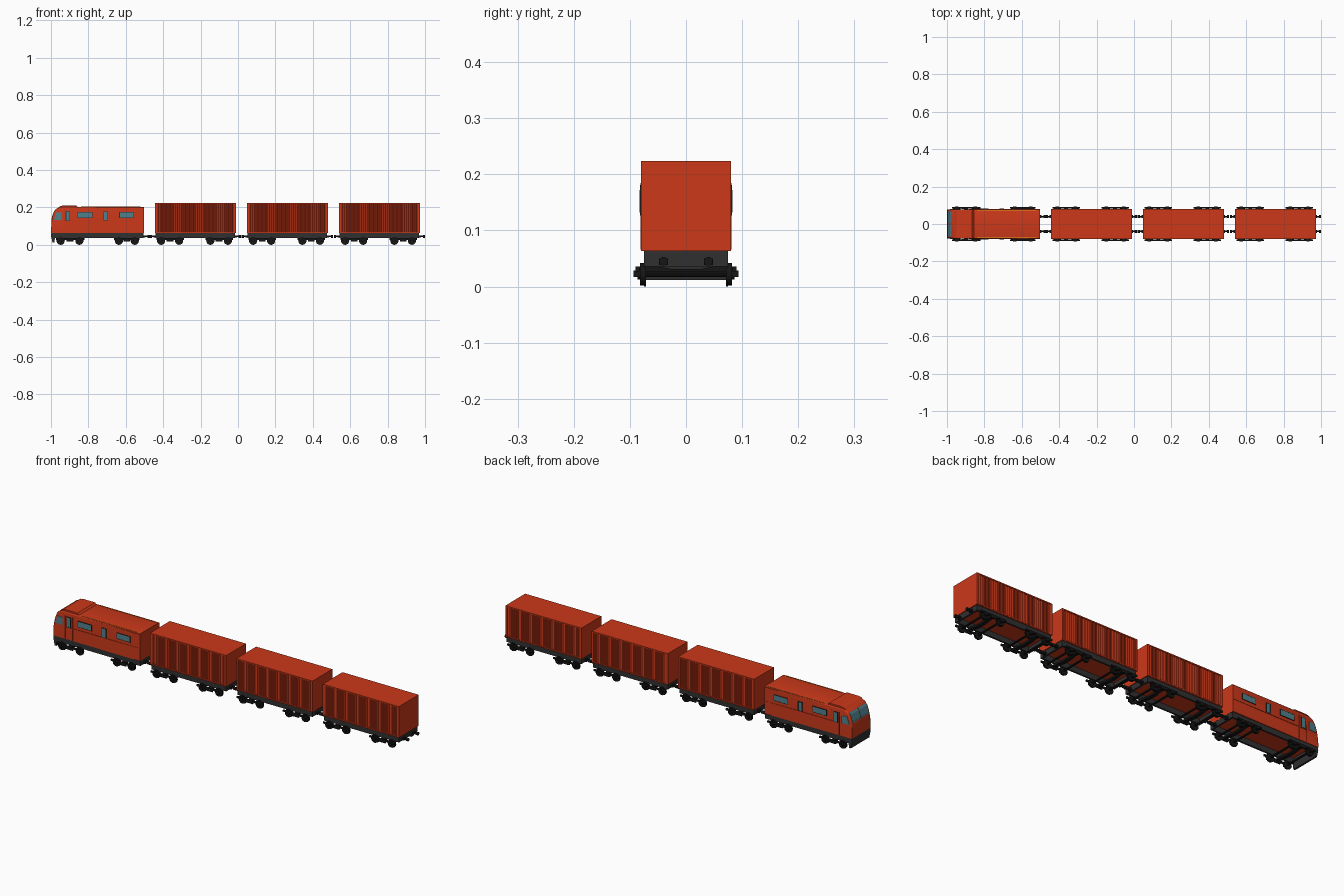
import bpy, bmesh
from math import pi, sin
from mathutils import Matrix, Vector

if "Cube" in bpy.data.objects:
    bpy.data.objects.remove(bpy.data.objects["Cube"])


def material(name, rgb):
    m = bpy.data.materials.new(name)
    m.diffuse_color = (*rgb, 1)
    m.use_nodes = True
    m.node_tree.nodes["Principled BSDF"].inputs["Base Color"].default_value = m.diffuse_color
    return m


RED = material("red_paint", (0.6, 0.04, 0.01))
DARK = material("dark_grey", (0.03, 0.03, 0.03))
BLACK = material("black_metal", (0.008, 0.008, 0.008))
GLASS = material("window_glass", (0.08, 0.22, 0.26))
ORANGE = material("orange_trim", (0.7, 0.16, 0.01))


def box(bm, x0, x1, y0, y1, z0, z1):
    mat = (Matrix.Translation(((x0 + x1) / 2, (y0 + y1) / 2, (z0 + z1) / 2))
           @ Matrix.Diagonal((x1 - x0, y1 - y0, z1 - z0, 1)))
    bmesh.ops.create_cube(bm, size=1, matrix=mat)


def cyl(bm, center, radius, length, axis, sides=16):
    rot = Matrix.Rotation(pi / 2, 4, 'X' if axis == 'Y' else 'Y')
    bmesh.ops.create_cone(bm, cap_ends=True, segments=sides, radius1=radius,
                          radius2=radius, depth=length,
                          matrix=Matrix.Translation(center) @ rot)


def prism(bm, points, direction):
    face = bm.faces.new([bm.verts.new(p) for p in points])
    ext = bmesh.ops.extrude_face_region(bm, geom=[face])
    bmesh.ops.translate(bm, vec=Vector(direction),
                        verts=[g for g in ext["geom"] if isinstance(g, bmesh.types.BMVert)])


def finish(bm, name, mat, smooth=False):
    bmesh.ops.recalc_face_normals(bm, faces=bm.faces[:])
    me = bpy.data.meshes.new(name)
    bm.to_mesh(me)
    bm.free()
    me.materials.append(mat)
    ob = bpy.data.objects.new(name, me)
    bpy.context.collection.objects.link(ob)
    if smooth:
        bpy.context.view_layer.objects.active = ob
        ob.select_set(True)
        bpy.ops.object.shade_smooth_by_angle(angle=0.6)
        ob.select_set(False)
    return ob


def running_gear(tag, x0, x1, wheels, front_buffer=True):
    # open rectangular chassis frame with bolsters over the bogies
    bm = bmesh.new()
    for s in (-1, 1):
        ys = sorted((s * 0.066, s * 0.075))
        box(bm, x0 + 0.004, x1 - 0.004, *ys, 0.036, 0.064)
    for x in (x0 + 0.004, x1 - 0.013):
        box(bm, x, x + 0.009, -0.075, 0.075, 0.036, 0.064)
    finish(bm, tag + "_chassis_frame", DARK)

    # wheels with flanges, and axles
    bm = bmesh.new()
    for x in wheels:
        cyl(bm, (x, 0, 0.022), 0.005, 0.17, 'Y', 10)
        for s in (-1, 1):
            cyl(bm, (x, s * 0.078, 0.022), 0.020, 0.008, 'Y', 20)
            cyl(bm, (x, s * 0.073, 0.022), 0.022, 0.003, 'Y', 20)
            cyl(bm, (x, s * 0.083, 0.022), 0.009, 0.006, 'Y', 12)
    finish(bm, tag + "_wheelsets", BLACK, True)

    # bogie side bars, axle boxes and curved cross bolsters
    bm = bmesh.new()
    for a, b in (wheels[:2], wheels[2:]):
        c = (a + b) / 2
        for s in (-1, 1):
            ys = sorted((s * 0.083, s * 0.090))
            box(bm, a - 0.026, b + 0.026, *ys, 0.027, 0.036)
            box(bm, c - 0.018, c + 0.018, *ys, 0.019, 0.028)
            for x in (a, b):
                box(bm, x - 0.009, x + 0.009, *sorted((s * 0.083, s * 0.0935)), 0.017, 0.029)
        top = [(-0.088, 0.036), (-0.05, 0.036), (-0.025, 0.031),
               (0.025, 0.031), (0.05, 0.036), (0.088, 0.036)]
        pts = [(c - 0.01, y, z) for y, z in top]
        pts += [(c - 0.01, y, z - 0.01) for y, z in reversed(top)]
        prism(bm, pts, (0.02, 0, 0))
    finish(bm, tag + "_bogies", BLACK)

    # paired buffers meeting in the middle of each gap
    bm = bmesh.new()
    for x, d in ((x0, -1), (x1, 1)):
        if d < 0 and not front_buffer:
            continue
        for s in (-1, 1):
            y = s * 0.04
            box(bm, *sorted((x - d * 0.012, x + d * 0.006)), y - 0.008, y + 0.008, 0.038, 0.05)
            cyl(bm, (x + d * 0.012, y, 0.045), 0.004, 0.024, 'X', 10)
            cyl(bm, (x + d * 0.021, y, 0.045), 0.008, 0.012, 'X', 14)
    finish(bm, tag + "_buffers", BLACK)


def container(tag, x0, x1):
    # corrugated walls
    bm = bmesh.new()
    n, a, b = 20, x0 + 0.008, x1 - 0.008
    p = (b - a) / n
    edge = []
    for i in range(n):
        for f, y in ((0.1, 0.079), (0.4, 0.079), (0.6, 0.0755), (0.9, 0.0755)):
            edge.append((a + (i + f) * p, y))
    loop = [(x, -y, 0.066) for x, y in edge] + [(x, y, 0.066) for x, y in reversed(edge)]
    prism(bm, loop, (0, 0, 0.154))
    finish(bm, tag + "_corrugated_walls", RED)
    # flat ends, roof and floor
    bm = bmesh.new()
    for x in (x0, x1 - 0.01):
        box(bm, x, x + 0.01, -0.0805, 0.0805, 0.063, 0.224)
    for z0, z1 in ((0.063, 0.069), (0.218, 0.224)):
        box(bm, x0, x1, -0.0805, 0.0805, z0, z1)
    finish(bm, tag + "_ends_roof_floor", RED)


# locomotive body: side profile extruded across, nose narrowed, top edges rounded
bm = bmesh.new()
side = [(-0.503, 0.063), (-0.503, 0.203), (-0.945, 0.203), (-0.968, 0.196),
        (-0.983, 0.178), (-0.993, 0.150), (-0.998, 0.125), (-0.999, 0.063)]
prism(bm, [(x, -0.0805, z) for x, z in side], (0, 0.161, 0))
for v in bm.verts:
    if v.co.x < -0.96:
        v.co.y *= 0.95
long_top = [e for e in bm.edges if all(v.co.z > 0.12 for v in e.verts)
            and abs(e.verts[0].co.y - e.verts[1].co.y) < 0.02 and e.verts[0].co.x != e.verts[1].co.x]
bmesh.ops.bevel(bm, geom=long_top, offset=0.007, segments=3, affect='EDGES', profile=0.5)
finish(bm, "locomotive_body", RED, True)

# raised cab roof
bm = bmesh.new()
cab = [(-0.962, 0.198), (-0.948, 0.208), (-0.93, 0.211), (-0.865, 0.211), (-0.855, 0.202)]
prism(bm, [(x, -0.072, z) for x, z in cab], (0, 0.144, 0))
finish(bm, "cab_roof", RED)

# windscreen following the sloped nose
bm = bmesh.new()
screen = [(-0.9965, 0.139), (-0.9945, 0.150), (-0.9845, 0.178), (-0.977, 0.188),
          (-0.974, 0.185), (-0.990, 0.139)]
for y0, y1 in ((-0.066, -0.002), (0.002, 0.066)):
    prism(bm, [(x, y0, z) for x, z in screen], (0, y1 - y0, 0))
finish(bm, "windscreen", GLASS)

# side windows, their frames, and trim lines
glass, frames, trim = bmesh.new(), bmesh.new(), bmesh.new()
for s in (-1, 1):
    for x0, x1, z0, z1 in ((-0.855, -0.78, 0.147, 0.173), (-0.717, -0.697, 0.132, 0.175),
                           (-0.632, -0.56, 0.147, 0.173), (-0.918, -0.9, 0.13, 0.178)):
        box(glass, x0, x1, *sorted((s * 0.079, s * 0.0818)), z0, z1)
        g = 0.003
        ys = sorted((s * 0.079, s * 0.0822))
        for fx0, fx1, fz0, fz1 in ((x0 - g, x1 + g, z0 - g, z0), (x0 - g, x1 + g, z1, z1 + g),
                                   (x0 - g, x0, z0, z1), (x1, x1 + g, z0, z1)):
            box(frames, fx0, fx1, *ys, fz0, fz1)
    quad = [(-0.984, 0.132), (-0.943, 0.132), (-0.943, 0.172), (-0.974, 0.172)]
    prism(glass, [(x, s * (0.0772 + (x + 0.984) * 0.085), z) for x, z in quad], (0, s * 0.002, 0))
    box(trim, -0.93, -0.503, *sorted((s * 0.079, s * 0.0815)), 0.126, 0.129)
    for x in (-0.93, -0.888):
        box(trim, x, x + 0.002, *sorted((s * 0.079, s * 0.0815)), 0.066, 0.185)
finish(glass, "side_windows", GLASS)
finish(frames, "window_frames", DARK)
finish(trim, "door_and_belt_trim", RED)

# orange roof edge strips
bm = bmesh.new()
for y in (-0.072, 0.072):
    box(bm, -0.84, -0.52, y - 0.002, y + 0.002, 0.201, 0.2045)
finish(bm, "roof_edge_strips", ORANGE)

# front plough under the nose
bm = bmesh.new()
plough = [(-0.998, 0.064), (-1.0, 0.05), (-0.992, 0.012), (-0.982, 0.012), (-0.975, 0.064)]
prism(bm, [(x, -0.075, z) for x, z in plough], (0, 0.15, 0))
finish(bm, "front_plough", DARK)

running_gear("locomotive", -0.997, -0.5, (-0.948, -0.848, -0.637, -0.552), False)

# three container wagons
for i in range(3):
    x0 = -0.445 + 0.492 * i
    container(f"wagon_{i + 1}", x0, x0 + 0.434)
    running_gear(f"wagon_{i + 1}", x0, x0 + 0.434,
                 tuple(x0 + d for d in (0.034, 0.13, 0.297, 0.391)))
